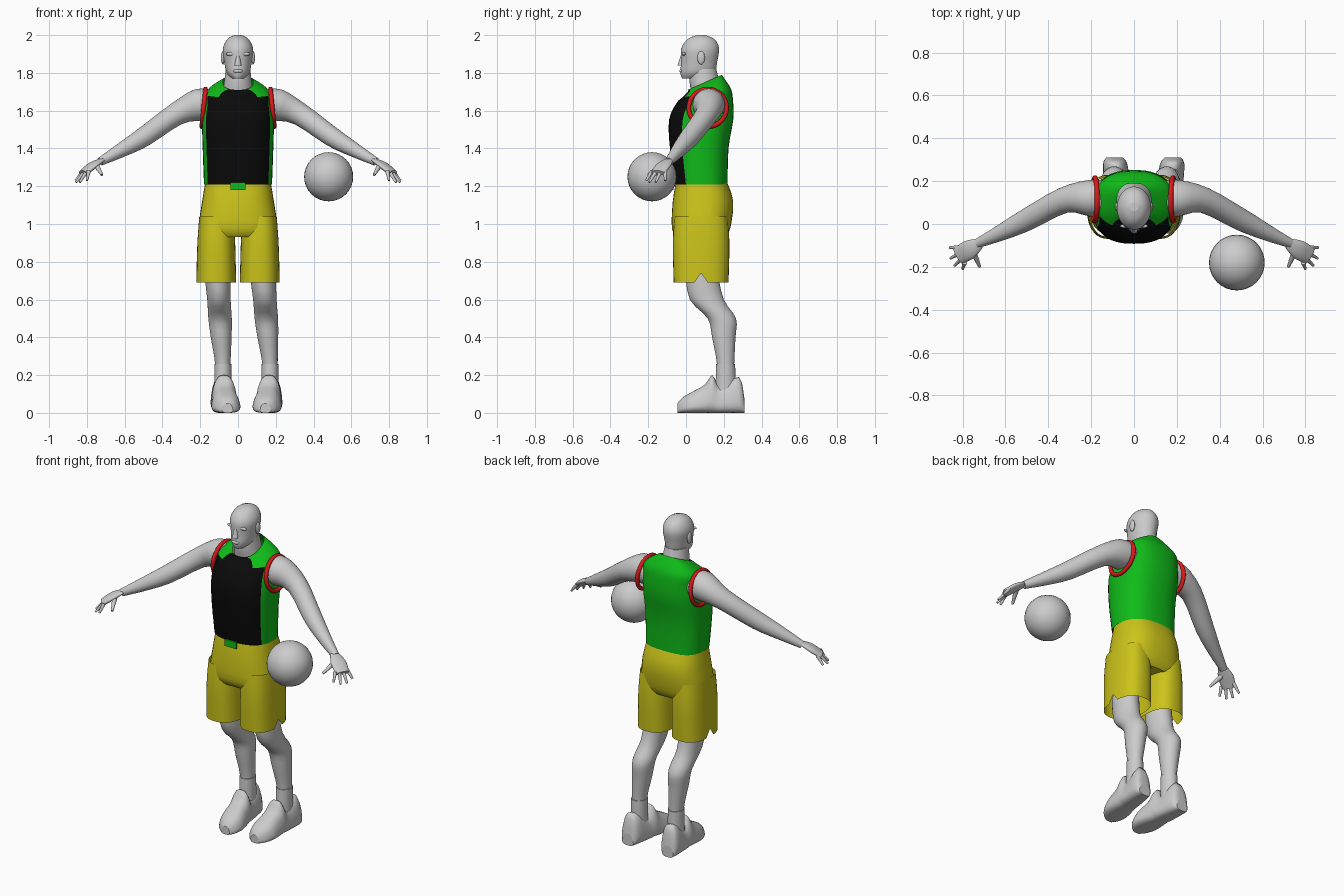
import bpy, bmesh, math
from mathutils import Vector

if "Cube" in bpy.data.objects:
    bpy.data.objects.remove(bpy.data.objects["Cube"])

UP = Vector((0, 0, 1))
SIDES = 36
STEPS = 3


def material(name, red, green, blue):
    mat = bpy.data.materials.new(name)
    mat.use_nodes = True
    colour = (red, green, blue, 1)
    mat.diffuse_color = colour
    mat.node_tree.nodes["Principled BSDF"].inputs["Base Color"].default_value = colour
    return mat


grey = material("plain grey", .6, .6, .6)
green = material("jersey green", .005, .5, .01)
black = material("jersey black", .003, .003, .003)
red = material("trim red", .7, .01, .01)
yellow = material("shorts yellow", .6, .55, .01)


def oval(centre, across, along, power=1):
    """Closed ring around a centre; a power below one is boxier."""
    ring = []
    for k in range(SIDES):
        turn = math.tau * k / SIDES
        u, v = math.cos(turn), math.sin(turn)
        ring.append(centre + across * math.copysign(abs(u) ** power, u)
                    + along * math.copysign(abs(v) ** power, v))
    return ring


def blend(before, start, end, after, t):
    """Smooth curve from start to end, guided by the neighbouring points."""
    leave, arrive = (end - before) / 2, (after - start) / 2
    gap = end - start
    return (start + leave * t + (gap * 3 - leave * 2 - arrive) * t ** 2
            + (leave + arrive - gap * 2) * t ** 3)


def refine(rings):
    """Insert smoothly blended rings between the key rings."""
    last = len(rings) - 1
    fine = []
    for i in range(last):
        guides = (rings[max(i - 1, 0)], rings[i], rings[i + 1], rings[min(i + 2, last)])
        for step in range(STEPS):
            fine.append([blend(*points, step / STEPS) for points in zip(*guides)])
    fine.append(rings[last])
    return fine


def loft(name, rings, materials, closed=True, paint=None):
    """Skin the rings; paint picks a material from height and turn fractions."""
    bm = bmesh.new()
    rows = [[bm.verts.new(point) for point in ring] for ring in refine(rings)]
    spans = len(rows) - 1
    for i in range(spans):
        lower, upper = rows[i], rows[i + 1]
        for j in range(SIDES):
            k = (j + 1) % SIDES
            face = bm.faces.new((lower[j], lower[k], upper[k], upper[j]))
            if paint:
                face.material_index = paint((i + .5) / spans, (j + .5) / SIDES)
    if closed:
        bm.faces.new(rows[0])
        bm.faces.new(rows[-1])
    bmesh.ops.recalc_face_normals(bm, faces=bm.faces[:])
    for face in bm.faces:
        face.smooth = len(face.verts) == 4
    mesh = bpy.data.meshes.new(name)
    bm.to_mesh(mesh)
    bm.free()
    for mat in materials:
        mesh.materials.append(mat)
    bpy.context.collection.objects.link(bpy.data.objects.new(name, mesh))


def level(z, y, depth, width, tilt=0, x=0, side=1, power=1):
    """Ring at a height, with its half depth, half width and backward rise."""
    return oval(Vector((side * x, y, z)), Vector((side * width, 0, 0)),
                Vector((0, depth, tilt)), power)


def limb(name, points, side, flat=1):
    """Tube through points of x, y, z and radius."""
    centres = [Vector((side * x, y, z)) for x, y, z, radius in points]
    rings = []
    for i, centre in enumerate(centres):
        course = (centres[min(i + 1, len(centres) - 1)] - centres[max(i - 1, 0)]).normalized()
        across = course.cross(UP).normalized()
        radius = points[i][-1]
        rings.append(oval(centre, across * radius, across.cross(course) * radius * flat))
    loft(name, rings, [grey])


def finish(name, mat, scale=None):
    """Name, size and colour the primitive just added."""
    part = bpy.context.object
    part.name = name
    if scale:
        part.scale = scale
    part.data.materials.append(mat)
    return part


def ellipsoid(name, place, scale):
    bpy.ops.mesh.primitive_uv_sphere_add(radius=1, location=place)
    finish(name, grey, scale)
    bpy.ops.object.shade_smooth()


# Head and neck
head = [(1.77, .03, .05, .03), (1.8, .06, .09, .06), (1.86, .07, .095, .073),
        (1.93, .075, .1, .08), (1.98, .08, .07, .055), (2, .08, .02, .02)]
loft("head", [level(*row) for row in head], [grey])
loft("neck", [level(1.65, .12, .08, .09), level(1.74, .1, .08, .075),
              level(1.82, .09, .07, .065)], [grey])
loft("nose", [level(1.9, -.015, .01, .008), level(1.84, -.025, .02, .018)], [grey])
ellipsoid("lips", (0, -.025, 1.81), (.025, .01, .01))
for side in (1, -1):
    ellipsoid("ear", (side * .08, .08, 1.88), (.01, .02, .035))
    ellipsoid("brow", (side * .035, -.01, 1.9), (.03, .01, .01))


# Sleeveless jersey with a black front panel below the shoulders
def jersey_paint(height, turn):
    reach = .16 if height < .66 else .08
    return int(abs(turn - .75) < reach)


jersey = [(1.21, .08, .14, .18), (1.4, .07, .155, .187), (1.55, .08, .17, .19),
          (1.64, .1, .15, .18), (1.69, .11, .13, .178, .02),
          (1.73, .11, .1, .13, .03), (1.75, .1, .09, .08, .04)]
loft("jersey", [level(*row, power=.8) for row in jersey], [green, black],
     closed=False, paint=jersey_paint)

# Arms, hands and armhole trim
arm = [(.13, .12, 1.63, .08), (.21, .12, 1.63, .085), (.33, .11, 1.58, .06),
       (.5, .02, 1.46, .052), (.62, -.04, 1.39, .038), (.73, -.09, 1.33, .022)]
palm = [(.72, -.09, 1.34, .025), (.77, -.12, 1.31, .045), (.82, -.15, 1.27, .04)]
for side in (1, -1):
    limb("arm", arm, side)
    limb("palm", palm, side, flat=.4)
    limb("thumb", [(.75, -.13, 1.31, .015), (.72, -.2, 1.26, .007)], side)
    for k in range(4):
        root = Vector((.79, -.18, 1.28)).lerp(Vector((.82, -.11, 1.28)), k / 3)
        tip = Vector((.8, -.21, 1.23)).lerp(Vector((.86, -.11, 1.23)), k / 3)
        tip += Vector((.02, -.02, -.01)) * math.sin(math.pi * k / 3)
        limb("finger", [(*root, .011), (*tip, .006)], side)
    bpy.ops.mesh.primitive_torus_add(major_radius=.1, minor_radius=.012,
                                     location=(side * .182, .115, 1.615),
                                     rotation=(0, math.pi / 2 - side * .1, 0))
    finish("armhole_trim", red)
    bpy.ops.object.shade_smooth()

# Shorts: hips, and two open legs with a slit on the outer hem
hips = [(1.24, .08, .13, .17), (1.12, .09, .16, .19), (.98, .08, .155, .21), (.93, .08, .13, .2)]
loft("shorts_hips", [level(*row, power=.8) for row in hips], [yellow])
shorts_leg = [(1.04, .08, .14, .09), (.9, .08, .15, .1), (.69, .08, .145, .105)]
for side in (1, -1):
    rings = [level(*row, x=.115, side=side, power=.8) for row in shorts_leg]
    rings[-1][0] += UP * .05
    loft("shorts_leg", rings, [yellow], closed=False)
bpy.ops.mesh.primitive_cube_add(size=1, location=(0, -.07, 1.2))
finish("waist_tag", green, (.08, .009, .04))

# Lower legs, socks and shoes, standing unevenly with the toes turned out
leg = [(.75, .08, .085, .07), (.6, .11, .09, .062), (.5, .19, .075, .062),
       (.4, .2, .062, .055), (.25, .21, .045, .04), (.1, .21, .045, .04)]
shoe = [(-.045, .05, .03), (-.02, .08, .06), (.03, .11, .08), (.1, .15, .075),
        (.14, .2, .07), (.18, .14, .065), (.28, .19, .06), (.31, .07, .04)]
for side, knee, ankle in ((1, .13, .17), (-1, .11, .08)):
    rings = []
    for row in leg:
        drop = min(1, (leg[0][0] - row[0]) * 2)
        rings.append(level(*row, x=knee + (ankle - knee) * drop, side=side))
    loft("leg", rings, [grey])
    loft("sock", [level(.1, .21, .055, .045, x=ankle, side=side),
                  level(.26, .21, .05, .045, x=ankle, side=side)], [grey])
    rings = []
    for y, height, width in shoe:
        x = side * (ankle + (.2 - y) * -.1)
        ring = oval(Vector((x, y, height / 2)), Vector((width, 0, 0)), UP * height / 2, .6)
        for point in ring:
            point.x = x + (point.x - x) * (1 - .4 * (point.z / height) ** 2)
        rings.append(ring)
    loft("shoe", rings, [grey])

# Loose ball
ellipsoid("ball", (.48, -.18, 1.25), (.13, .13, .13))
